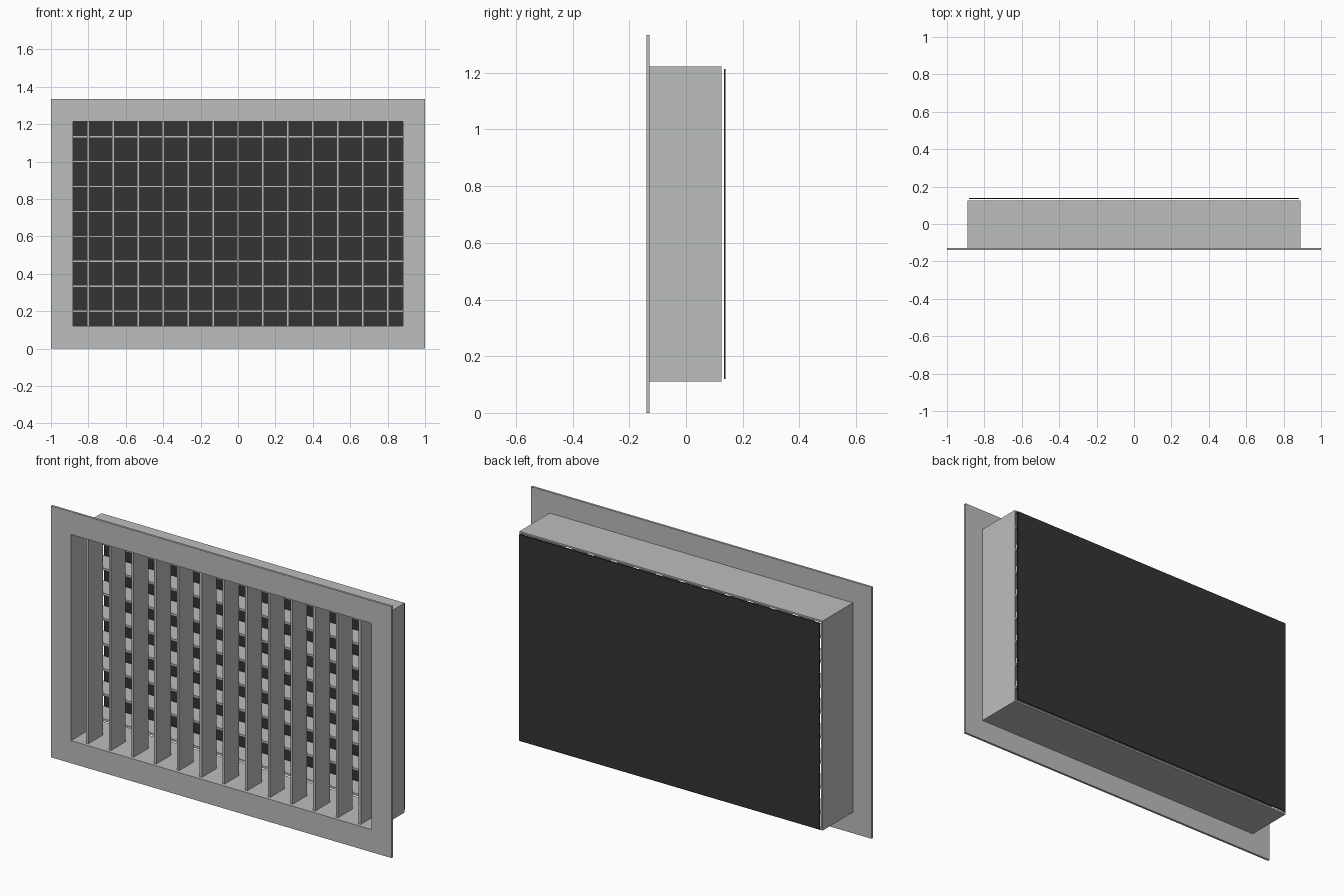
import bpy

if "Cube" in bpy.data.objects:
    bpy.data.objects.remove(bpy.data.objects["Cube"])

def material(name, rgb):
    m = bpy.data.materials.new(name)
    m.diffuse_color = (*rgb, 1)
    m.use_nodes = True
    m.node_tree.nodes["Principled BSDF"].inputs["Base Color"].default_value = m.diffuse_color
    return m

grey = material("light_grey_metal", (0.50, 0.52, 0.51))
dark = material("dark_backing", (0.033, 0.033, 0.033))

CZ = 0.667            # height of the centre
OX, OZ = 0.881, 0.547  # half size of the opening
Y0, Y1, Y2, Y3 = -0.14, -0.128, 0.126, 0.14

def mesh_object(name, verts, faces, mat):
    me = bpy.data.meshes.new(name)
    me.from_pydata(verts, [], faces)
    me.materials.append(mat)
    ob = bpy.data.objects.new(name, me)
    bpy.context.collection.objects.link(ob)
    return ob

def box(name, x0, x1, y0, y1, z0, z1, mat):
    v = [(x, y, z) for x in (x0, x1) for y in (y0, y1) for z in (z0, z1)]
    f = [(0, 1, 3, 2), (4, 6, 7, 5), (0, 4, 5, 1), (2, 3, 7, 6), (0, 2, 6, 4), (1, 5, 7, 3)]
    return mesh_object(name, v, f, mat)

def ring(name, ox, oz, ix, iz, y0, y1, mat):
    """Rectangular frame with an opening, swept from y0 to y1."""
    corners = [(-1, -1), (1, -1), (1, 1), (-1, 1)]
    loops = [(ox, oz, y0), (ox, oz, y1), (ix, iz, y1), (ix, iz, y0)]
    v = [(sx * hx, y, CZ + sz * hz) for hx, hz, y in loops for sx, sz in corners]
    f = []
    for a in range(4):
        b = (a + 1) % 4
        for i in range(4):
            j = (i + 1) % 4
            f.append((a * 4 + i, b * 4 + i, b * 4 + j, a * 4 + j))
    return mesh_object(name, v, f, mat)

# Front flange and the duct sleeve behind it
ring("front_flange", 1.0, CZ, OX, OZ, Y0, Y1, grey)
ring("duct_sleeve", 0.89, 0.556, OX, OZ, Y1, Y2, grey)

# Vertical blades in front
for i in range(13):
    x = (i - 6) * 0.1333
    box(f"vertical_blade_{i + 1}", x - 0.0065, x + 0.0065, -0.122, 0.0,
        CZ - OZ, CZ + OZ, grey)

# Horizontal blades behind them
for i in range(8):
    z = CZ + (i - 3.5) * 0.1333
    box(f"horizontal_blade_{i + 1}", -OX, OX, 0.002, 0.122, z - 0.006, z + 0.006, grey)

# Dark panel just behind the sleeve
box("back_panel", -OX, OX, 0.134, Y3, CZ - OZ, CZ + OZ, dark)
